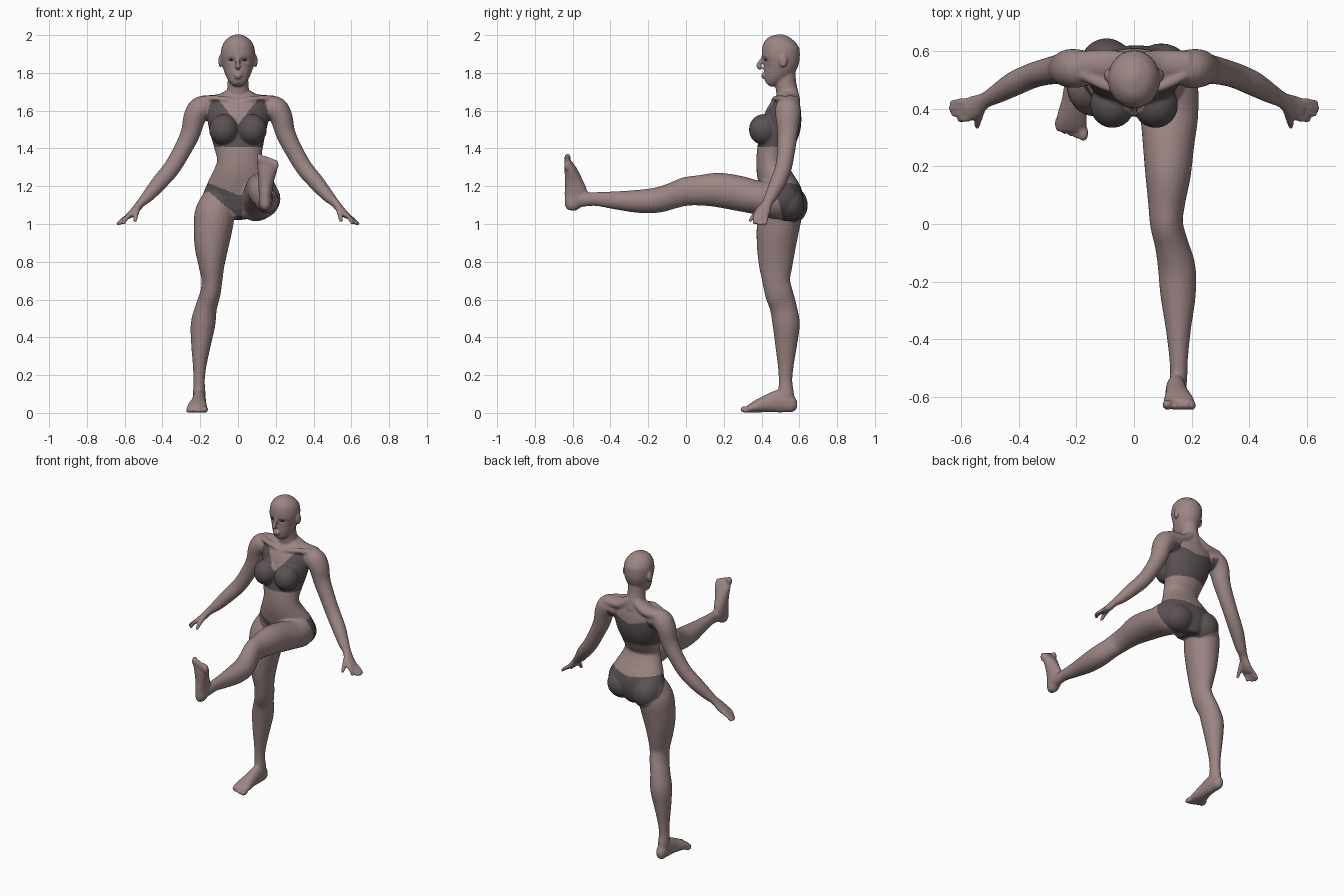
import bpy, bmesh, math
from mathutils import Vector, Matrix

bm = bmesh.new()
X, Y = Vector((1, 0, 0)), Vector((0, 1, 0))
I4 = Matrix.Identity(4)
FLIP = Matrix.Scale(-1, 4, X)


def spline(rows, n=5):
    """Catmull-Rom through rows of numbers."""
    out = []
    for i in range(len(rows) - 1):
        p = [rows[max(i - 1, 0)], rows[i], rows[i + 1], rows[min(i + 2, len(rows) - 1)]]
        for k in range(n):
            t = k / n
            out.append([0.5 * (2 * b + (c - a) * t + (2 * a - 5 * b + 4 * c - d) * t * t
                               + (3 * b - a - 3 * c + d) * t ** 3) for a, b, c, d in zip(*p)])
    return out + [list(rows[-1])]


def loft(rows, ref=X, m=I4, sides=28):
    """Elliptical tube: rows of x, y, z, radius along ref, other radius."""
    rows = spline(rows)
    pts = [Vector(r[:3]) for r in rows]
    rings = []
    for i, r in enumerate(rows):
        t = (pts[min(i + 1, len(pts) - 1)] - pts[max(i - 1, 0)]).normalized()
        u = (ref - ref.dot(t) * t).normalized()
        v = t.cross(u)
        rings.append([bm.verts.new(m @ (pts[i] + u * r[3] * math.cos(a) + v * r[4] * math.sin(a)))
                      for a in (2 * math.pi * k / sides for k in range(sides))])
    for a, b in zip(rings, rings[1:]):
        for k in range(sides):
            j = (k + 1) % sides
            bm.faces.new((a[k], a[j], b[j], b[k]))
    bm.faces.new(rings[0][::-1])
    bm.faces.new(rings[-1])


def ball(c, r, m=I4):
    bmesh.ops.create_uvsphere(bm, u_segments=24, v_segments=14, radius=1,
                              matrix=m @ Matrix.Translation(c) @ Matrix.Diagonal((*r, 1)))


# torso, neck and head as stacked horizontal sections
loft([(0, .51, 1.03, .06, .08), (0, .515, 1.08, .14, .10), (.008, .51, 1.15, .19, .108),
      (.008, .482, 1.22, .168, .097), (.008, .46, 1.28, .138, .087), (.008, .452, 1.34, .119, .08),
      (.004, .47, 1.41, .13, .092), (0, .50, 1.5, .152, .103), (0, .515, 1.57, .165, .098),
      (0, .53, 1.63, .16, .08), (0, .54, 1.67, .12, .06), (0, .545, 1.70, .07, .05)])
loft([(0, .545, 1.64, .07, .06), (0, .535, 1.70, .06, .058), (0, .527, 1.75, .055, .056),
      (0, .52, 1.82, .055, .06)])
loft([(0, .435, 1.737, .022, .018), (0, .445, 1.75, .04, .034), (0, .465, 1.78, .06, .061),
      (0, .488, 1.82, .077, .084), (0, .50, 1.86, .087, .098), (0, .502, 1.90, .091, .101),
      (0, .502, 1.94, .085, .096), (0, .505, 1.97, .068, .078), (0, .508, 1.99, .043, .05),
      (0, .51, 2.003, .012, .015)])

# nose and lips
loft([(0, .41, 1.885, .008, .008), (0, .395, 1.86, .01, .012), (0, .384, 1.836, .015, .013),
      (0, .40, 1.82, .012, .008)], sides=14)
ball((0, .406, 1.79), (.024, .010, .007))
ball((0, .408, 1.777), (.019, .010, .007))

# paired parts of the upper body
for m in (I4, FLIP):
    ball((.094, .515, 1.862), (.010, .022, .034), m)          # ear
    ball((.075, .413, 1.50), (.078, .08, .082), m)            # bust
    loft([(.015, .465, 1.645, .016, .016), (.09, .475, 1.662, .017, .017),
          (.18, .52, 1.66, .02, .02)], Y, m)                  # collarbone
    loft([(.02, .56, 1.70, .035, .03), (.09, .555, 1.655, .05, .035),
          (.19, .55, 1.645, .05, .035)], Y, m)                # shoulder slope
    loft([(.12, .545, 1.60, .05, .055), (.19, .54, 1.612, .066, .066), (.227, .54, 1.57, .066, .06),
          (.252, .538, 1.48, .054, .052), (.298, .53, 1.385, .047, .047), (.352, .515, 1.295, .044, .045),
          (.415, .487, 1.22, .043, .042), (.475, .452, 1.15, .034, .033), (.515, .43, 1.11, .028, .023),
          (.55, .408, 1.067, .04, .021), (.582, .395, 1.04, .04, .016)], Y, m)   # arm and palm
    for i, tip in enumerate((.605, .632, .641, .636)):        # fingers
        y = .366 + .02 * i
        loft([(.57, y, 1.05, .012, .012), (.595 + .004 * i, y - .002, 1.026, .0115, .0115),
              (tip, y - .006, .998, .009, .009)], Y, m, 12)
    loft([(.53, .40, 1.085, .016, .018), (.54, .365, 1.05, .014, .014),
          (.545, .335, 1.012, .009, .009)], X, m, 12)         # thumb

# buttocks
ball((-.095, .545, 1.10), (.095, .10, .105))
ball((.095, .537, 1.105), (.10, .09, .09))

# standing leg, lofted downward
loft([(-.10, .52, 1.14, .085, .10), (-.122, .50, 1.06, .105, .115), (-.132, .487, .98, .103, .113),
      (-.14, .478, .88, .09, .103), (-.14, .475, .78, .069, .089), (-.138, .478, .70, .055, .074),
      (-.147, .493, .63, .054, .074), (-.168, .515, .56, .057, .071), (-.185, .53, .47, .065, .072),
      (-.196, .53, .36, .052, .058), (-.203, .528, .25, .036, .042), (-.206, .527, .17, .03, .036),
      (-.205, .53, .10, .033, .042), (-.205, .535, .04, .03, .04)])
# raised leg, lofted forward
loft([(.095, .55, 1.12, .085, .09), (.115, .48, 1.13, .105, .105), (.122, .38, 1.14, .101, .09),
      (.12, .28, 1.162, .09, .093), (.118, .17, 1.18, .079, .091), (.113, .07, 1.178, .064, .08),
      (.113, 0, 1.172, .057, .076), (.13, -.07, 1.15, .058, .069), (.148, -.15, 1.127, .065, .067),
      (.153, -.25, 1.12, .061, .061), (.154, -.37, 1.125, .043, .048), (.155, -.47, 1.132, .032, .037),
      (.155, -.53, 1.13, .03, .037), (.15, -.6, 1.125, .028, .04)])

# feet: heel at the local origin, toes toward -y, sole on z = 0
stand = Matrix.Translation((-.205, .588, 0))
lift = Matrix.Translation((.145, -.645, 1.072)) @ Matrix.Rotation(-math.pi / 2, 4, 'X') @ FLIP
for m in (stand, lift):
    loft([(0, 0, .04, .014, .02), (0, -.025, .044, .031, .043), (0, -.085, .062, .035, .061),
          (-.004, -.155, .05, .041, .047), (-.01, -.215, .034, .052, .033),
          (-.012, -.25, .023, .054, .021), (-.012, -.265, .018, .048, .014)], X, m)
    for i in range(5):                                        # toes
        r = .018 if i == 0 else .013
        ball((.029 - .004 * (i > 0) - .0205 * i, -.272 + .008 * i, r), (r, .03, r), m)

# fuse every part into one smooth skin
bmesh.ops.recalc_face_normals(bm, faces=bm.faces)
me = bpy.data.meshes.new("body")
bm.to_mesh(me)
bm.free()
body = bpy.data.objects.new("body", me)
bpy.context.collection.objects.link(body)
bpy.context.view_layer.objects.active = body
body.select_set(True)
rm = body.modifiers.new("fuse", 'REMESH')
rm.mode, rm.voxel_size = 'VOXEL', .0065
sm = body.modifiers.new("soften", 'SMOOTH')
sm.factor, sm.iterations = .5, 5
for name in ("fuse", "soften"):
    bpy.ops.object.modifier_apply(modifier=name)
me = body.data

# eye sockets pressed into the face
for v in me.vertices:
    if v.co.z > 1.82 and v.co.y < .46:
        d = ((abs(v.co.x) - .035) / .02) ** 2 + ((v.co.z - 1.868) / .013) ** 2
        v.co.y += .010 * math.exp(-d)


def material(name, col):
    mat = bpy.data.materials.new(name)
    mat.diffuse_color = (*col, 1)
    return mat


skin = material("skin", (.33, .235, .23))
cloth = material("dark cloth", (.105, .083, .088))
dark = material("eye dark", (.06, .045, .045))


def is_top(x, y, z):
    a = abs(x)
    if not 1.41 < z < 1.66 or a > .172:
        return False
    if y > .49:
        return z < 1.56 + .25 * a
    return a < .14 + .3 * (1.66 - z) and z < 1.525 + 1.3 * a


def is_briefs(x, y, z):
    a = abs(x - .01)
    t = min(max((y - .45) / .12, 0), 1)
    top = (1.15 + .4 * a) * (1 - t) + (1.2 + .12 * a) * t
    if a > .24 or z > top or y < .35:
        return False
    if x > .02:                                   # side of the raised leg
        return y > .47 + .25 * max(0, 1.2 - z) and z > 1.0
    low = (1.03 + .86 * a) * (1 - t) + (1.0 + .6 * max(0, a - .05)) * t
    return z > low


me.materials.clear()
me.materials.append(skin)
me.materials.append(cloth)
for p in me.polygons:
    p.use_smooth = True
    p.material_index = int(is_top(*p.center) or is_briefs(*p.center))

# eyes
for side, s in (("left", 1), ("right", -1)):
    bpy.ops.mesh.primitive_uv_sphere_add(segments=16, ring_count=10, radius=1,
                                         location=(.035 * s, .4235, 1.868))
    eye = bpy.context.object
    eye.name = side + "_eye"
    eye.scale = (.012, .008, .005)
    eye.data.materials.append(dark)
    bpy.ops.object.shade_smooth()
